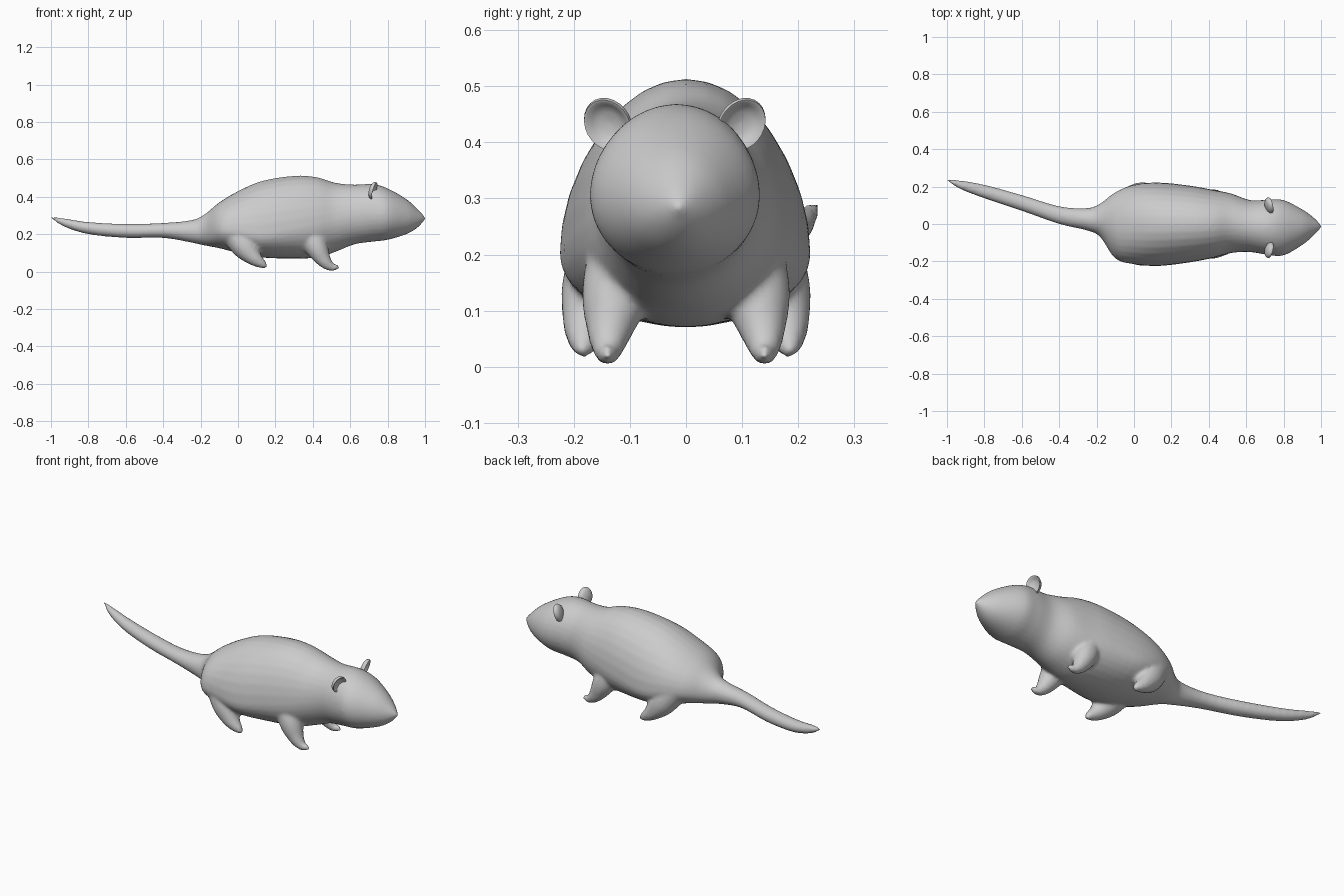
import bpy, math
from mathutils import Vector, Matrix

if "Cube" in bpy.data.objects:
    bpy.data.objects.remove(bpy.data.objects["Cube"])

grey = bpy.data.materials.new("plain grey")
grey.use_nodes = True
colour = (0.6, 0.6, 0.6, 1)
grey.diffuse_color = colour
grey.node_tree.nodes["Principled BSDF"].inputs["Base Color"].default_value = colour


def loft(name, rings):
    """Skin a list of equal point rings and close both ends."""
    n = len(rings[0])
    verts = [p for ring in rings for p in ring]
    faces = []
    for r in range(len(rings) - 1):
        for i in range(n):
            j = (i + 1) % n
            a, b = r * n, (r + 1) * n
            faces.append((a + i, a + j, b + j, b + i))
    faces.append(tuple(reversed(range(n))))
    faces.append(tuple(range(len(verts) - n, len(verts))))
    mesh = bpy.data.meshes.new(name)
    mesh.from_pydata(verts, [], faces)
    mesh.materials.append(grey)
    obj = bpy.data.objects.new(name, mesh)
    bpy.context.collection.objects.link(obj)
    return obj


def spline(rows, steps):
    """Catmull-Rom interpolation of every column of a table."""
    out = []
    for k in range(len(rows) - 1):
        p0, p1, p2 = rows[max(k - 1, 0)], rows[k], rows[k + 1]
        p3 = rows[min(k + 2, len(rows) - 1)]
        for s in range(steps):
            t = s / steps
            out.append([b + t * ((c - a) + t * ((2 * a - 5 * b + 4 * c - d)
                        + t * (3 * b - a - 3 * c + d))) / 2
                        for a, b, c, d in zip(p0, p1, p2, p3)])
    return out + [rows[-1]]


def egg_ring(x, low, high, right, left, waist, sides=32):
    """Egg-shaped section whose widest point sits at the waist fraction."""
    mid = low + (high - low) * waist
    ring = []
    for i in range(sides):
        a = math.tau * i / sides
        up = high - mid if math.sin(a) > 0 else mid - low
        ring.append((x, (left + right) / 2 + (left - right) / 2 * math.cos(a),
                     mid + up * math.sin(a)))
    return ring


# Tail, trunk and head: x, underside, top, right edge, left edge, waist
sections = [
    (-1, .285, .295, .232, .238, .5),
    (-.93, .24, .285, .187, .233, .5),
    (-.8, .2, .265, .137, .21, .5),
    (-.6, .18, .255, .07, .155, .5),
    (-.4, .18, .26, 0, .095, .5),
    (-.25, .155, .275, -.035, .085, .5),
    (-.18, .14, .305, -.07, .11, .45),
    (-.1, .125, .37, -.185, .17, .4),
    (0, .1, .43, -.215, .21, .35),
    (.13, .075, .485, -.225, .222, .3),
    (.3, .07, .512, -.205, .205, .35),
    (.42, .075, .505, -.182, .183, .4),
    (.52, .105, .475, -.155, .163, .45),
    (.62, .145, .465, -.15, .128, .48),
    (.72, .16, .468, -.166, .13, .48),
    (.8, .17, .445, -.168, .128, .48),
    (.9, .2, .388, -.112, .078, .48),
    (.96, .235, .335, -.062, .035, .48),
    (1, .278, .292, -.02, -.005, .5),
]
body = loft("body", [egg_ring(*row) for row in spline(sections, 4)])


def limb(name, path):
    """Tapered tube along points (x, y, z, radius)."""
    rows = spline(path, 5)
    rings = []
    for k, row in enumerate(rows):
        ahead = Vector(rows[min(k + 1, len(rows) - 1)][:3])
        along = (ahead - Vector(rows[max(k - 1, 0)][:3])).normalized()
        side = along.cross(Vector((0, 1, 0))).normalized()
        other = along.cross(side)
        rings.append([Vector(row[:3]) + row[3] * (side * math.cos(a) + other * math.sin(a))
                      for a in [math.tau * i / 16 for i in range(16)]])
    return loft(name, rings)


# Legs ending in short forward paws
legs = []
for name, s in (("left", 1), ("right", -1)):
    legs.append(limb(name + "_hind_leg", [
        (-.02, .12 * s, .22, .08), (.04, .155 * s, .13, .07),
        (.09, .178 * s, .07, .042), (.14, .183 * s, .035, .02), (.155, .183 * s, .032, .008)]))
    legs.append(limb(name + "_front_leg", [
        (.38, .1 * s, .22, .07), (.42, .125 * s, .13, .062),
        (.46, .137 * s, .06, .04), (.5, .14 * s, .025, .023), (.54, .14 * s, .026, .01)]))

# Blend the legs into the trunk as one soft skin
bpy.ops.object.select_all(action="DESELECT")
for obj in legs + [body]:
    obj.select_set(True)
bpy.context.view_layer.objects.active = body
bpy.ops.object.join()
remesh = body.modifiers.new("skin", "REMESH")
remesh.mode = "VOXEL"
remesh.voxel_size = 0.009
remesh.use_smooth_shade = True
soften = body.modifiers.new("soften", "SMOOTH")
soften.factor = 0.5
soften.iterations = 6

# Cupped ears, open to the front
cup = [(.02, -.014), (.6, -.012), (.9, -.004), (1, .006), (.96, .013),
       (.86, .012), (.7, .002), (.4, -.004), (.02, -.006)]
for name, s in (("left", 1), ("right", -1)):
    place = (Matrix.Translation((.718, -.02 + .117 * s, .434))
             @ Matrix.Rotation(math.radians(14 * s), 4, "Z")
             @ Matrix.Rotation(math.radians(16), 4, "Y")
             @ Matrix.Rotation(math.radians(-25 * s), 4, "X"))
    rings = [[place @ Vector((d, .043 * r * math.cos(a), .05 * r * math.sin(a)))
              for a in [math.tau * i / 24 for i in range(24)]] for r, d in cup]
    ear = loft(name + "_ear", rings)
    bpy.ops.object.select_all(action="DESELECT")
    ear.select_set(True)
    bpy.context.view_layer.objects.active = ear
    bpy.ops.object.shade_smooth_by_angle(angle=math.radians(60))
